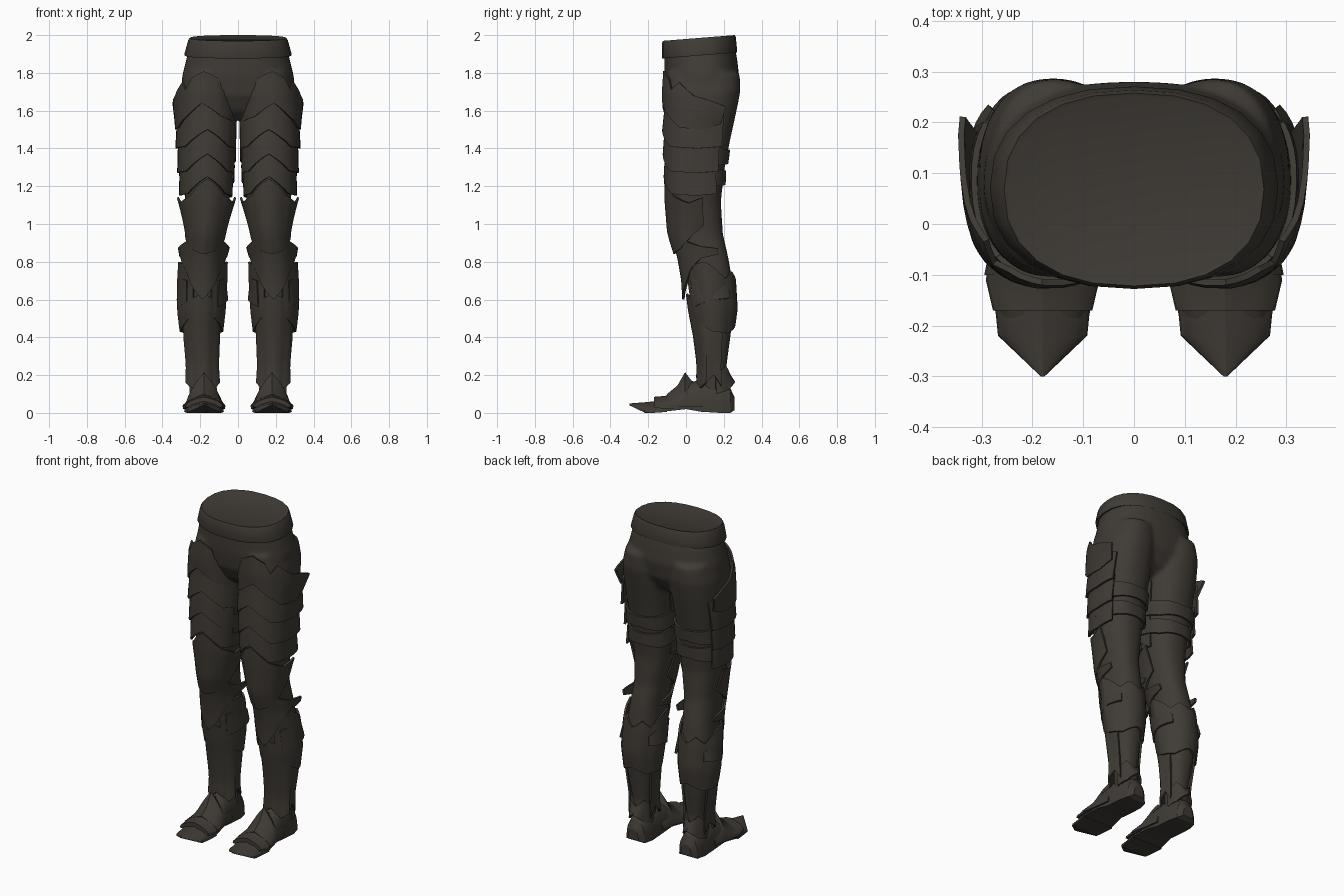
import bpy, bmesh
from math import sin, cos, radians, pi, copysign

if "Cube" in bpy.data.objects:
    bpy.data.objects.remove(bpy.data.objects["Cube"], do_unlink=True)

COLOUR = (0.05, 0.043, 0.035, 1)
metal = bpy.data.materials.new("dark_brown_steel")
metal.use_nodes = True
metal.diffuse_color = COLOUR
shader = metal.node_tree.nodes["Principled BSDF"]
shader.inputs["Base Color"].default_value = COLOUR
shader.inputs["Roughness"].default_value = 0.7

# Left leg limits by height: z, inner x, outer x, front y, back y
LEG = [(.05, .125, .235, .08, .225), (.12, .125, .24, .075, .22),
       (.25, .125, .245, .08, .215), (.40, .11, .27, .06, .235),
       (.55, .095, .285, .03, .255), (.70, .09, .28, .01, .245),
       (.82, .09, .27, -.02, .225), (.95, .075, .265, -.065, .195),
       (1.12, .045, .28, -.085, .185), (1.30, .03, .295, -.095, .205),
       (1.45, .02, .305, -.10, .235), (1.60, .012, .31, -.10, .268),
       (1.70, .015, .305, -.105, .288), (1.80, .03, .28, -.10, .285)]
# Pelvis: the same columns
PELVIS = [(1.55, -.06, .06, 0, .15), (1.60, -.2, .2, -.06, .22),
          (1.68, -.3, .3, -.1, .265), (1.78, -.297, .297, -.115, .282),
          (1.88, -.272, .272, -.115, .27), (1.95, -.25, .25, -.115, .255)]


def lookup(table, key):
    """Linear interpolation of a table sorted by its first column."""
    if key <= table[0][0]:
        return table[0][1:]
    for a, b in zip(table, table[1:]):
        if key <= b[0]:
            t = (key - a[0]) / (b[0] - a[0])
            return [p + (q - p) * t for p, q in zip(a[1:], b[1:])]
    return table[-1][1:]


def surface(limits, angle, z, off=0):
    """Point on a rounded section; 0 is the front, 90 the outer side."""
    x0, x1, y0, y1 = limits
    s, c = sin(radians(angle)), cos(radians(angle))
    soft = lambda v: copysign(abs(v) ** .86, v)
    return ((x0 + x1) / 2 + ((x1 - x0) / 2 + off) * soft(s),
            (y0 + y1) / 2 - ((y1 - y0) / 2 + off) * soft(c), z)


def loft(bm, rings):
    rows = [[bm.verts.new(p) for p in ring] for ring in rings]
    n = len(rows[0])
    for a, b in zip(rows, rows[1:]):
        for i in range(n):
            j = (i + 1) % n
            bm.faces.new((a[i], a[j], b[j], b[i]))
    bm.faces.new(rows[0][::-1])
    bm.faces.new(rows[-1])


def finish(name, bm, mirror=False, thickness=0, closed=True, body=False):
    if closed:
        bmesh.ops.recalc_face_normals(bm, faces=bm.faces)
    mesh = bpy.data.meshes.new(name)
    bm.to_mesh(mesh)
    bm.free()
    mesh.materials.append(metal)
    obj = bpy.data.objects.new(name, mesh)
    bpy.context.collection.objects.link(obj)
    if body:
        remesh = obj.modifiers.new("Blend", 'REMESH')
        remesh.mode, remesh.voxel_size = 'VOXEL', .012
        smooth = obj.modifiers.new("Smooth", 'SMOOTH')
        smooth.factor, smooth.iterations = .5, 8
    if thickness:
        solid = obj.modifiers.new("Thickness", 'SOLIDIFY')
        solid.thickness, solid.offset = thickness, -1
    if mirror:
        obj.modifiers.new("Mirror", 'MIRROR').use_mirror_merge = False
    bpy.ops.object.select_all(action='DESELECT')
    obj.select_set(True)
    bpy.context.view_layer.objects.active = obj
    bpy.ops.object.convert(target='MESH')
    bpy.ops.object.shade_smooth_by_angle(angle=radians(60 if body else 24))
    return obj


def plate(name, top, bottom, ridge=0, rows=6):
    """Bent armour sheet; edges are lists of (angle, height, standoff)."""
    first, last = top[0][0], top[-1][0]
    steps = max(8, int((last - first) / 9))
    angles = {first + (last - first) * i / steps for i in range(steps + 1)}
    angles |= {p[0] for p in top + bottom}
    angles = sorted(angles)
    bm = bmesh.new()
    grid = []
    for a in angles:
        (zt, ot), (zb, ob) = lookup(top, a), lookup(bottom, a)
        crest = ridge * max(0, 1 - abs(a) / 35)
        column = []
        for j in range(rows + 1):
            t = j / rows
            z = zb + (zt - zb) * t
            off = ob + (ot - ob) * t + crest
            column.append(bm.verts.new(surface(lookup(LEG, z), a, z, off)))
        grid.append(column)
    for a, b in zip(grid, grid[1:]):
        for j in range(rows):
            bm.faces.new((a[j], b[j], b[j + 1], a[j + 1]))
    return finish(name, bm, True, .012, closed=False)


def both(points):
    """Complete an edge listed from the front outward on the other side."""
    return [(-a, z, o * .8) for a, z, o in points[:0:-1]] + points


def around(points):
    """Complete an edge that runs round the back."""
    return points + [(360 - a, z, o * .8) for a, z, o in points[-2::-1]]


# Body under the armour
bm = bmesh.new()
TURN = range(0, 360, 10)
loft(bm, [[surface(r[1:], a, r[0]) for a in TURN] for r in PELVIS])
for side in (1, -1):
    loft(bm, [[(side * x, y, z) for x, y, z in
               (surface(r[1:], a, r[0]) for a in TURN)] for r in LEG])
finish("trousers", bm, body=True)

# Waistband, tilted down toward the front, with a closed top
bm = bmesh.new()
rings = []
for z, w, y0, y1 in [(1.9, .27, -.116, .262), (1.892, .283, -.126, .27),
                     (1.9, .284, -.128, .271), (1.972, .264, -.128, .264),
                     (1.985, .256, -.122, .258), (1.982, .246, -.115, .25)]:
    ring = [surface((-w, w, y0, y1), a, z) for a in range(0, 360, 15)]
    rings.append([(x, y, z + .08 * (y - .07)) for x, y, z in ring])
loft(bm, rings)
finish("waistband", bm)

# Hip plates with an arched top and a flared outer corner
plate("hip_plate",
      [(-60, 1.64, .012), (-45, 1.70, .015), (-25, 1.71, .018),
       (-18, 1.77, .02), (8, 1.81, .022), (34, 1.77, .024), (42, 1.71, .025),
       (58, 1.75, .025), (80, 1.68, .03), (100, 1.65, .04), (118, 1.62, .055)],
      [(-60, 1.54, .01), (-22, 1.57, .02), (8, 1.64, .025), (36, 1.57, .028),
       (46, 1.55, .03), (62, 1.51, .03), (95, 1.50, .025), (118, 1.53, .03)])

# Overlapping thigh lames with chevron edges
for i, z in enumerate((1.50, 1.37, 1.25)):
    plate(f"thigh_lame_{i + 1}",
          [(-105, z + .1, .005), (0, z + .17, .008), (125, z + .08, .012)],
          [(-105, z - .11, .01), (-42, z - .09, .02), (0, z, .026),
           (42, z - .09, .03), (90, z - .10, .028), (125, z - .09, .04)])

# Straps round the back of the thigh
for i, z in enumerate((1.36, 1.25)):
    plate(f"thigh_strap_{i + 1}",
          around([(70, z + .07, .016), (130, z + .04, .014), (180, z + .03, .01)]),
          around([(70, z - .01, .022), (130, z - .05, .022), (180, z - .04, .015)]),
          rows=3)

# Long front plate down to the knee
plate("knee_plate",
      both([(0, 1.24, .01), (40, 1.15, .015), (80, 1.11, .03), (100, 1.14, .045)]),
      both([(0, .84, .025), (40, .87, .022), (70, .92, .018), (100, .99, .012)]),
      ridge=.014, rows=10)

# Winged knee guard, pointed down the shin
plate("knee_wing",
      both([(0, .92, .01), (60, .91, .018), (90, .88, .045), (112, .87, .06)]),
      both([(0, .60, .035), (50, .75, .022), (85, .82, .035), (112, .84, .05)]),
      ridge=.008)

# Calf armour, with side fins
plate("calf_plate",
      around([(25, .70, .012), (60, .78, .02), (88, .80, .045), (125, .71, .018),
              (155, .75, .016), (180, .71, .02)]),
      around([(25, .52, .012), (60, .47, .02), (90, .43, .036), (130, .42, .016),
              (180, .46, .018)]), rows=8)
for name, s in (("outer_calf_fin", 1), ("inner_calf_fin", -1)):
    edge = lambda pts: sorted((s * a, z, o) for a, z, o in pts)
    plate(name, edge([(45, .70, .022), (90, .72, .026), (130, .66, .022)]),
          edge([(45, .56, .018), (95, .60, .042), (130, .61, .03)]), rows=3)

# Shin plate with ankle points
plate("shin_plate",
      both([(0, .63, .008), (60, .58, .01), (112, .47, .015)]),
      both([(0, .19, .012), (40, .13, .022), (72, .16, .042), (90, .20, .025),
            (112, .14, .025)]), ridge=.012, rows=10)

# Heel guard
plate("heel_guard",
      around([(95, .20, .012), (140, .25, .01), (180, .21, .014)]),
      around([(95, .10, .018), (140, .12, .02), (180, .165, .042)]), rows=4)


def foot_part(name, sections, peak=0):
    """Arched loft along y; sections hold y, half width, bottom, top."""
    bm = bmesh.new()
    rings = []
    for y, w, zb, zt in sections:
        ring = []
        for i in range(13):
            t = pi * i / 12
            rise = sin(t) ** .7 * (1 - peak) + (1 - abs(cos(t))) * peak
            ring.append((.18 + w * cos(t), y, zb + (zt - zb) * rise))
        rings.append(ring)
    loft(bm, rings)
    finish(name, bm, mirror=True)


# Feet: boot, peaked instep, middle lame, pointed toe cap
foot_part("boot", [(.258, .035, .015, .08), (.235, .062, 0, .13),
                   (.18, .076, 0, .17), (.08, .076, .006, .18),
                   (0, .085, .02, .15), (-.09, .10, .01, .085),
                   (-.17, .09, 0, .055), (-.22, .07, 0, .04)])
foot_part("instep_plate", [(.085, .084, .03, .15), (.03, .092, .03, .17),
                           (-.005, .096, .03, .215), (-.045, .104, .03, .145),
                           (-.10, .115, .03, .10)], peak=.6)
foot_part("middle_lame", [(-.04, .098, .025, .12), (-.11, .112, .02, .09),
                          (-.17, .098, .03, .085)], peak=.35)
foot_part("toe_cap", [(-.10, .105, .005, .07), (-.18, .092, 0, .06),
                      (-.22, .088, .002, .056), (-.30, .004, .04, .05)], peak=.35)
